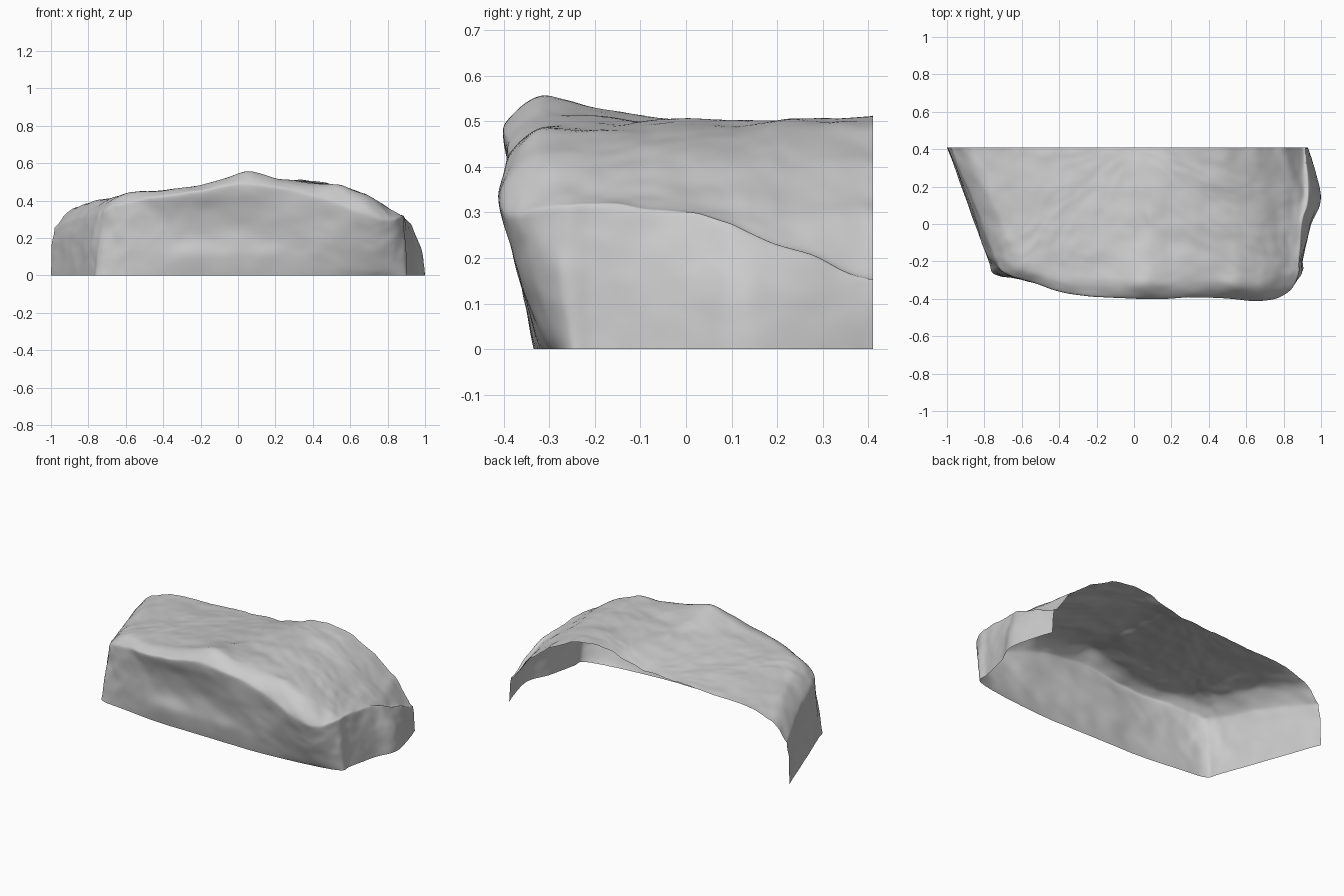
import bpy, bmesh
from mathutils import Vector, noise

if "Cube" in bpy.data.objects:
    bpy.data.objects.remove(bpy.data.objects["Cube"])

BACK = 0.41
CENTRE = Vector((0.0, BACK))

# Stations round the open U outline: foot x, y, then rim x, y, z
STATIONS = [
    (.93, .41, .91, .41, .15), (1.0, .15, .935, .16, .25), (.95, .0, .905, .0, .30),
    (.905, -.18, .885, -.19, .32), (.89, -.26, .87, -.31, .31), (.72, -.30, .74, -.405, .30),
    (.40, -.33, .40, -.395, .42), (.05, -.33, .05, -.40, .485), (-.30, -.325, -.32, -.375, .43),
    (-.58, -.295, -.57, -.31, .39), (-.74, -.27, -.70, -.255, .35), (-.78, -.19, -.745, -.17, .335),
    (-.88, .08, -.845, .08, .31), (-1.0, .41, -.985, .41, .25)]

# Crown height along x, near the front and at the cut back
FRONT = [(-1, .35), (-.75, .395), (-.6, .44), (-.4, .457), (-.2, .485), (0, .545), (.08, .557),
         (.2, .52), (.4, .495), (.55, .48), (.68, .43), (.82, .36), (1, .30)]
REAR = [(-.985, .28), (-.93, .335), (-.87, .365), (-.75, .405), (-.5, .415), (0, .44), (.2, .49),
        (.35, .512), (.5, .485), (.65, .41), (.8, .295), (.88, .2), (.93, .08)]


def spline(pts, t):
    """Catmull-Rom point on a list of tuples, t in 0..1."""
    f = t * (len(pts) - 1)
    i = min(int(f), len(pts) - 2)
    f -= i
    a, b, c, d = (Vector(pts[min(max(i + k, 0), len(pts) - 1)]) for k in (-1, 0, 1, 2))
    return 0.5 * (2 * b + (c - a) * f + (2 * a - 5 * b + 4 * c - d) * f * f
                  + (3 * b - a - 3 * c + d) * f ** 3)


def height(profile, x):
    for (x0, z0), (x1, z1) in zip(profile, profile[1:]):
        if x <= x1:
            f = min(max((x - x0) / (x1 - x0), 0), 1)
            return z0 + (z1 - z0) * f
    return profile[-1][1]


def crown(x, y):
    t = min(max((y + .4) / .81, 0), 1) ** 2
    z = height(FRONT, x) * (1 - t) + height(REAR, x) * t
    # the front peak drops quickly to a level plateau
    drop = min(1, max(0, (y + .3) / .2)) * (1 - t)
    return z - .045 * drop * max(0, 1 - abs(x - .05) * 3.5)


def roughen(p):
    """Weathered bumps that keep the foot and the cut back planar."""
    n = (noise.noise_vector(p * 3.5) * .007 + noise.noise_vector(p * 9) * .008
         + noise.noise_vector(p * 22) * .004)
    if p.z < .001:
        n.z = 0
    if p.y > BACK - .001:
        n.y = 0
    q = p + n * min(1, .3 + p.z * 5)
    q.y = min(q.y, BACK)
    q.z = max(q.z, 0)
    return q


COLS, WALL, TOP = 200, 26, 60
bm = bmesh.new()
rows = [[] for _ in range(WALL + TOP)]
for c in range(COLS + 1):
    fx, fy, rx, ry, rz = (spline([s[k:k + 1] + (0,) for s in STATIONS], c / COLS)[0]
                          for k in range(5))
    if c in (0, COLS):
        fy = ry = BACK
    front = min(1, max(0, (-.18 - fy) / .1))
    # Wall from foot to rim, with a hollow in the front face
    for r in range(WALL):
        t = r / WALL
        e = t ** .8 * front + t ** 2 * (1 - front)
        x, y, z = fx + (rx - fx) * e, fy + (ry - fy) * e, rz * t
        y += front * .03 * max(0, 1 - ((x + .15) / .42) ** 2) * max(0, 1 - ((z - .27) / .15) ** 2)
        rows[r].append(bm.verts.new(roughen(Vector((x, y, z)))))
    # Rounded shoulder, then crown shrinking to the middle of the back edge
    width = .12
    for r in range(TOP):
        s = 1 - (r / TOP) ** 1.5
        p = CENTRE + (Vector((rx, ry)) - CENTRE) * s
        f = min(1, (1 - s) / width)
        blend = (1 - (1 - f) ** 2) ** .8
        z = rz + (crown(p.x, p.y) - rz) * blend
        rows[WALL + r].append(bm.verts.new(roughen(Vector((p.x, p.y, z)))))

for a, b in zip(rows, rows[1:]):
    for c in range(COLS):
        bm.faces.new((a[c], b[c], b[c + 1], a[c + 1]))
tip = bm.verts.new(roughen(Vector((0, BACK, crown(0, BACK)))))
for c in range(COLS):
    bm.faces.new((rows[-1][c], tip, rows[-1][c + 1]))

# Soften the rim crease without moving the open borders
inner = [v for v in bm.verts if not v.is_boundary]
for _ in range(4):
    bmesh.ops.smooth_vert(bm, verts=inner, factor=.5, use_axis_x=True,
                          use_axis_y=True, use_axis_z=True)

bmesh.ops.recalc_face_normals(bm, faces=bm.faces)
if sum(f.normal.z for f in bm.faces) < 0:
    bmesh.ops.reverse_faces(bm, faces=bm.faces)

mesh = bpy.data.meshes.new("rock_shell")
bm.to_mesh(mesh)
bm.free()
rock = bpy.data.objects.new("rock_shell", mesh)
bpy.context.collection.objects.link(rock)
bpy.context.view_layer.objects.active = rock
rock.select_set(True)
bpy.ops.object.shade_smooth()
